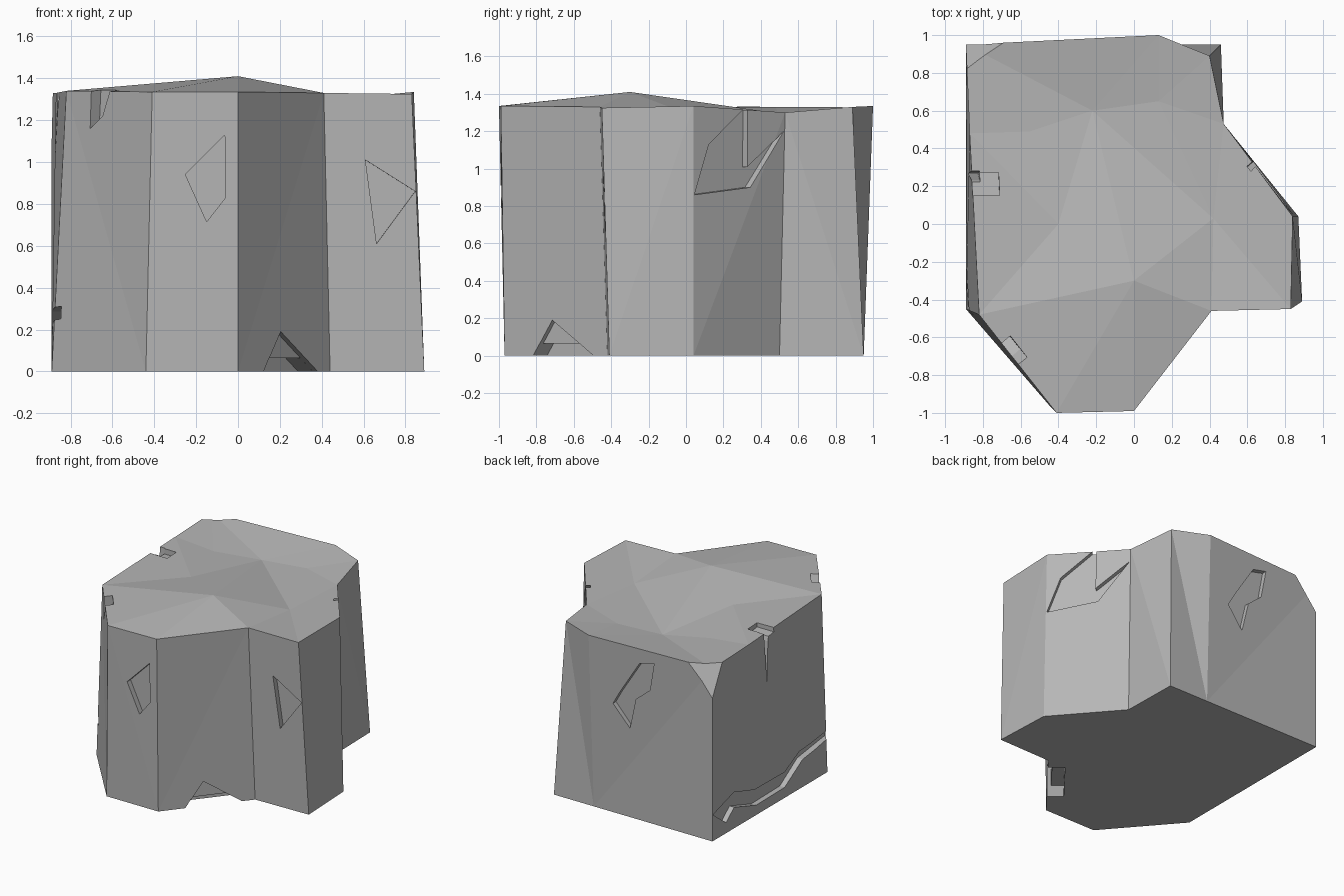
import bpy
import bmesh
from mathutils import Vector

cube = bpy.data.objects.get("Cube")
if cube:
    bpy.data.objects.remove(cube, do_unlink=True)

HEIGHT = 1.335

# One plain stone colour
stone = bpy.data.materials.new("grey stone")
stone.use_nodes = True
stone.diffuse_color = (0.47, 0.47, 0.47, 1)
stone.node_tree.nodes["Principled BSDF"].inputs["Base Color"].default_value = stone.diffuse_color


def add_object(name, bm):
    bmesh.ops.recalc_face_normals(bm, faces=bm.faces[:])
    mesh = bpy.data.meshes.new(name)
    bm.to_mesh(mesh)
    bm.free()
    mesh.materials.append(stone)
    obj = bpy.data.objects.new(name, mesh)
    bpy.context.collection.objects.link(obj)
    return obj


# Footprint and rim, counter-clockwise from the front left corner
base = [(-.44, -.97), (0, -.97), (.44, -.42), (.89, -.41), (.87, .04),
        (.47, .5), (.46, .95), (.12, .95), (-.89, .95), (-.89, -.45)]
rim = [(-.41, -1, 1.335), (0, -.99, 1.335), (.41, -.46, 1.33), (.83, -.45, 1.325),
       (.84, .04, 1.335), (.475, .53, 1.3), (.4, .89, 1.33), (.13, 1, 1.335),
       (-.89, .95, 1.33), (-.82, -.48, 1.34)]
count = len(base)

bm = bmesh.new()
bottom = [bm.verts.new((x, y, 0)) for x, y in base]
top = [bm.verts.new(p) for p in rim]

# Ridges and valley points of the worn top
left_dip = bm.verts.new((-.87, .48, 1.33))
peak = bm.verts.new((0, -.3, 1.41))
valley_left = bm.verts.new((-.55, .49, 1.3))
valley_mid = bm.verts.new((-.22, .6, 1.28))
valley_right = bm.verts.new((.13, .65, 1.29))
hollow = bm.verts.new((.42, .03, 1.285))
shoulder = bm.verts.new((-.4, 0, 1.33))

# Bottom and walls
bm.faces.new(bottom[::-1])
for i in range(count):
    j = (i + 1) % count
    wall = [bottom[i], bottom[j], top[j], top[i]]
    if i == 8:
        wall.insert(3, left_dip)
    bm.faces.new(wall)

# Top facets
for facet in (
    (top[8], left_dip, valley_left, valley_mid, valley_right, top[7]),
    (top[7], valley_right, top[5], top[6]),
    (valley_right, hollow, top[4], top[5]),
    (hollow, top[2], top[3], top[4]),
    (valley_right, valley_mid, peak, hollow),
    (valley_mid, valley_left, shoulder, peak),
    (left_dip, top[9], shoulder, valley_left),
    (top[9], top[0], peak, shoulder),
    (top[0], top[1], peak),
    (top[1], top[2], hollow, peak),
):
    bm.faces.new(facet)
bmesh.ops.recalc_face_normals(bm, faces=bm.faces[:])
bmesh.ops.triangulate(bm, faces=bm.faces[:])

# Broken back left corner
bmesh.ops.bisect_plane(bm, geom=bm.verts[:] + bm.edges[:] + bm.faces[:],
                       plane_co=(-.89, .83, 1.31), plane_no=(-.58, .815, .47),
                       clear_outer=True)
bmesh.ops.holes_fill(bm, edges=[e for e in bm.edges if e.is_boundary])
rock = add_object("rock_block", bm)


def carve(name, wall, axis, outline, depth):
    """Cut a recess into a wall; outline is (x or y, height) pairs."""
    after = (wall + 1) % count
    a, b = Vector(base[wall]), Vector(base[after])
    c, d = Vector(rim[wall][:2]), Vector(rim[after][:2])
    along = (b - a).normalized()
    outward = Vector((along.y, -along.x, 0))
    start = (a[axis] + c[axis]) / 2
    end = (b[axis] + d[axis]) / 2
    cut = bmesh.new()
    rings = []
    for offset in (.08, -depth):
        ring = []
        for place, z in outline:
            u = (place - start) / (end - start)
            p = a.lerp(b, u).lerp(c.lerp(d, u), z / HEIGHT)
            ring.append(cut.verts.new(Vector((p.x, p.y, z)) + outward * offset))
        rings.append(ring)
        cut.faces.new(ring)
    for i in range(len(outline)):
        j = (i + 1) % len(outline)
        cut.faces.new((rings[0][i], rings[0][j], rings[1][j], rings[1][i]))
    cutter = add_object(name, cut)
    cutter.hide_render = True
    mod = rock.modifiers.new(name, 'BOOLEAN')
    mod.operation = 'DIFFERENCE'
    mod.solver = 'EXACT'
    mod.object = cutter
    bpy.context.view_layer.objects.active = rock
    bpy.ops.object.modifier_apply(modifier=name)
    bpy.data.objects.remove(cutter, do_unlink=True)


X, Y = 0, 1
# Front chips
carve("front_chip", 0, X, [(-.255, .94), (-.065, 1.13), (-.06, .83), (-.15, .715)], .04)
carve("side_chip", 2, X, [(.62, 1.01), (.855, .86), (.66, .61)], .04)

# Broken foot of the front
carve("foot_chip", 1, X, [(.11, -.02), (.2, .19), (.385, -.02)], .03)
carve("foot_hollow", 1, X, [(.11, -.02), (.145, .065), (.31, .065), (.385, -.02)], .12)

# Large flake on the right
carve("right_flake", 4, Y, [(.045, .86), (.12, 1.13), (.32, 1.34), (.32, 1.01),
                            (.51, 1.2), (.335, .9)], .035)

# Chip on the back
carve("back_chip", 7, X, [(-.29, 1.22), (-.12, .955), (-.06, .85), (-.195, .69),
                          (-.25, .93), (-.37, 1.03), (-.41, 1.25)], .04)

# Notch and spike at the top of the left wall
carve("left_notch", 8, Y, [(.16, 1.4), (.28, 1.4), (.28, 1.29), (.16, 1.3)], .14)
carve("left_spike", 8, Y, [(.2, 1.4), (.29, 1.4), (.27, .95), (.24, 1.26)], .04)

# Long crack low on the left wall
carve("left_crack", 8, Y, [(.94, .2), (.68, .275), (.43, .2), (.06, .195), (-.12, .285),
                           (-.5, .31), (-.5, .25), (-.16, .21), (.06, .08),
                           (.41, .075), (.68, .16), (.78, .08)], .04)

# Chip at the top of the front left corner
carve("corner_chip", 9, X, [(-.73, 1.4), (-.73, 1.16), (-.67, 1.22), (-.62, 1.4)], .06)

for face in rock.data.polygons:
    face.use_smooth = False
